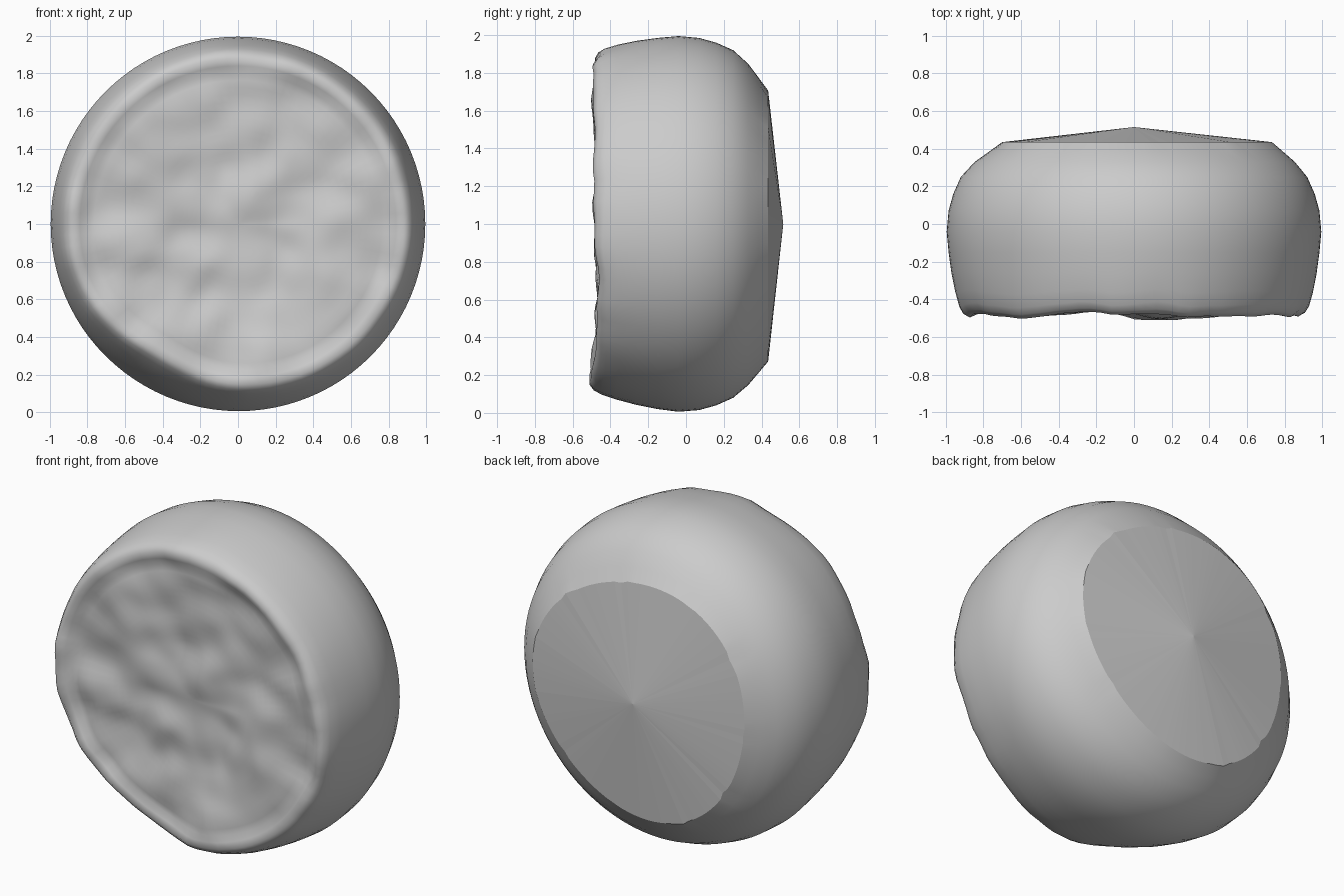
import bpy, bmesh, math
from mathutils import Vector, noise

if "Cube" in bpy.data.objects:
    bpy.data.objects.remove(bpy.data.objects["Cube"])

grey = bpy.data.materials.new("stone_grey")
grey.use_nodes = True
colour = (0.6, 0.6, 0.6, 1)
grey.diffuse_color = colour
grey.node_tree.nodes["Principled BSDF"].inputs["Base Color"].default_value = colour

SEG = 96
# Side profile as (radius, y), from the front rim round to the back
RIM = [(0.84, -0.475), (0.88, -0.485), (0.91, -0.465), (0.93, -0.43), (0.95, -0.36),
       (0.97, -0.26), (0.985, -0.15), (0.995, -0.04), (0.985, 0.07), (0.96, 0.16),
       (0.92, 0.25), (0.85, 0.33), (0.78, 0.385), (0.715, 0.435)]
FACE = [(0.84 * i / 22, -0.455) for i in range(1, 22)]


def bump(x, z, cx, cz, size):
    return math.exp(-((x - cx) ** 2 + (z - cz) ** 2) / size ** 2)


def shape(radius, y, angle):
    """Place a point of the revolved profile, with the worn irregularities."""
    front = min(1, max(0, (0.05 - y) / 0.5))
    # Worn chord at the lower left of the front rim, slight taper below
    chord = max(0, math.cos(angle - math.radians(237))) ** 12
    below = max(0, -math.sin(angle)) ** 6
    r = radius * (1 - front ** 2 * (0.07 * chord + 0.025 * below))
    if y > 0.3:
        r += 0.02 * math.sin(3 * angle + 1) * (y - 0.3) / 0.13
    x, z = r * math.cos(angle), r * math.sin(angle)
    # Soft uneven surface on the front face, faint on the side
    rough = noise.noise(Vector((x * 3.2, 4.1, z * 4.2)))
    rough += 0.4 * noise.noise(Vector((x * 7, 9.3, z * 7)))
    y += 0.034 * rough * min(1, front * 1.1) ** 3
    if y < -0.35:
        y -= 0.05 * bump(x, z, 0.16, -0.74, 0.16) - 0.02 * bump(x, z, -0.1, 0.1, 0.5)
        y -= 0.025 * bump(x, z, -0.55, 0.55, 0.2) + 0.02 * bump(x, z, 0.45, -0.5, 0.15)
        y = max(y, -0.51)
    return x, y, z + 1


bm = bmesh.new()
rings = []
profile = FACE + RIM
for k, (radius, y) in enumerate(profile):
    ring = []
    for s in range(SEG):
        a = 2 * math.pi * s / SEG
        r = radius
        if k == len(profile) - 1:  # ragged edge of the flat back
            r += 0.022 * (1 if s % 9 in (3, 4) else 0) * noise.noise(Vector((s * 0.37, 1, 2)))
        ring.append(bm.verts.new(shape(r, y, a)))
    rings.append(ring)

front_centre = bm.verts.new(shape(0, -0.455, 0))
back_apex = bm.verts.new((0, 0.515, 1))
for s in range(SEG):
    t = (s + 1) % SEG
    bm.faces.new((front_centre, rings[0][s], rings[0][t])).smooth = True
    for a, b in zip(rings, rings[1:]):
        bm.faces.new((a[s], b[s], b[t], a[t])).smooth = True
    # Shallow faceted cone closing the back
    bm.faces.new((back_apex, rings[-1][t], rings[-1][s])).smooth = False
bmesh.ops.recalc_face_normals(bm, faces=bm.faces)

mesh = bpy.data.meshes.new("round_stone")
bm.to_mesh(mesh)
bm.free()
mesh.materials.append(grey)
stone = bpy.data.objects.new("round_stone", mesh)
bpy.context.collection.objects.link(stone)
